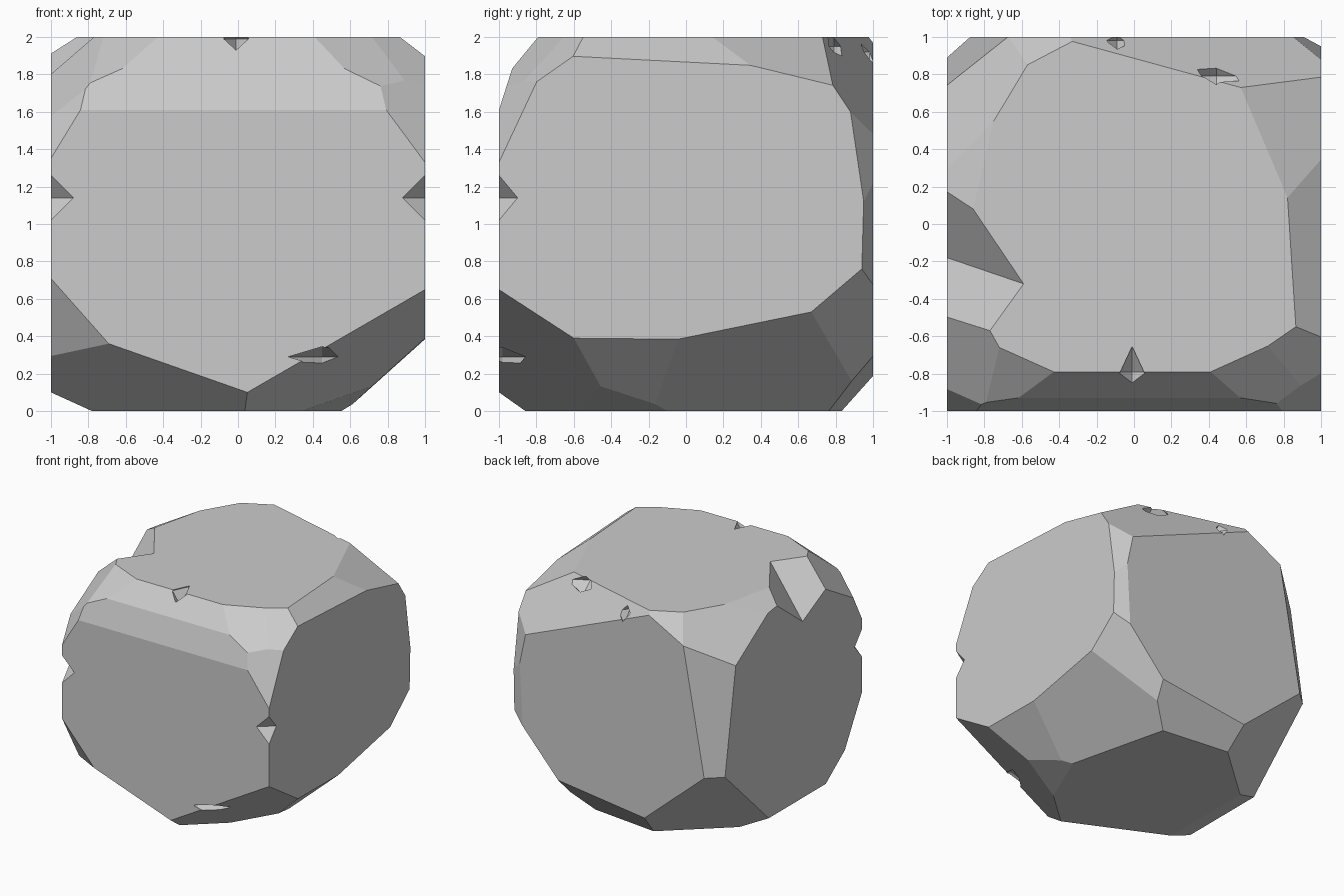
import bpy, bmesh
from math import radians
from mathutils import Vector, Matrix

if "Cube" in bpy.data.objects:
    bpy.data.objects.remove(bpy.data.objects["Cube"])

CENTRE = Vector((0, 0, 1))

# Facets: heading and tilt of the outward normal in degrees, distance from centre
TOP_RIM = [(-90, 17.7, 1.138), (-90, 39.5, 1.246),                          # front
           (-65.7, 48.7, 1.338), (-55.4, 49.6, 1.373), (-57.7, 21.6, 1.404),  # front right
           (3.7, 51.7, 1.298), (23, 58.2, 1.277),                           # right
           (74.7, 32.8, 1.26), (117.6, 40.8, 1.424), (149, 38.4, 1.347),    # back
           (166.8, 60.5, 1.292),                                            # left
           (-114.1, 50.4, 1.342), (-150.9, 39.8, 1.37), (-130.5, 21.6, 1.44)]  # front left
BACK_EDGES = [(131.5, 6.9, 1.282), (55.5, 6.9, 1.354), (63, -1.4, 1.297)]
UNDERSIDE = [(-48.3, -49, 1.191), (-115.4, -50.7, 1.255), (-122.7, -25.6, 1.372),  # front
             (180, -65.6, 1.233), (131.7, -37.5, 1.245),                    # left
             (83.6, -41.1, 1.258), (37.4, -35.5, 1.251),                    # back
             (13.8, -49.4, 1.093), (-0.6, -48, 1.127), (-23.5, -65.7, 1.136)]  # right


def make_object(name, bm):
    bmesh.ops.recalc_face_normals(bm, faces=bm.faces[:])
    mesh = bpy.data.meshes.new(name)
    bm.to_mesh(mesh)
    bm.free()
    obj = bpy.data.objects.new(name, mesh)
    bpy.context.collection.objects.link(obj)
    return obj


def slice_off(bm, heading, tilt, distance):
    turn = Matrix.Rotation(radians(heading), 3, "Z") @ Matrix.Rotation(radians(-tilt), 3, "Y")
    normal = turn @ Vector((1, 0, 0))
    cut = bmesh.ops.bisect_plane(bm, geom=bm.verts[:] + bm.edges[:] + bm.faces[:],
                                 dist=1e-5, plane_co=CENTRE + normal * distance,
                                 plane_no=normal, clear_outer=True)
    edges = [e for e in cut["geom_cut"]
             if isinstance(e, bmesh.types.BMEdge) and e.is_boundary]
    if edges:
        bmesh.ops.edgeloop_fill(bm, edges=edges)


def hull(name, points):
    bm = bmesh.new()
    for p in points:
        bm.verts.new(p)
    bmesh.ops.convex_hull(bm, input=bm.verts[:])
    cutter = make_object(name, bm)
    cutter.hide_render = True
    return cutter


def diamond(name, centre, half):
    # Octahedron-shaped chip cutter
    points = []
    for axis in range(3):
        for sign in (-1, 1):
            p = Vector(centre)
            p[axis] += sign * half[axis]
            points.append(p)
    return hull(name, points)


# Faceted boulder body
bm = bmesh.new()
bmesh.ops.create_cube(bm, size=2)
bmesh.ops.translate(bm, verts=bm.verts[:], vec=CENTRE)
for facet in TOP_RIM + BACK_EDGES + UNDERSIDE:
    slice_off(bm, *facet)
rock = make_object("boulder", bm)

# Large V-shaped break in the left top rim
tip = Vector((-.59, -.32, 2))
valley = tip.lerp(Vector((-1, -.18, 1.64)), 1.5)
rim = [tip, tip.lerp(Vector((-.86, .08, 2)), 3), tip.lerp(Vector((-.77, -.57, 2)), 3)]
cutters = [hull("rim_break", [valley] + rim + [p + Vector((0, 0, .3)) for p in rim])]

# Small chips along the edges
for side in (-1, 1):
    cutters.append(diamond("corner_chip", (side, -1, 1.14), (.12, .1, .12)))
cutters += [
    diamond("front_rim_chip", (-.01, -.79, 1.99), (.07, .15, .1)),
    diamond("bottom_chip", (.45, -.98, .29), (.2, .21, .06)),
    diamond("back_rim_chip", (-.09, .98, 1.92), (.06, .08, .1)),
    diamond("back_crack", (.44, .79, 1.95), (.16, .1, .09)),
]

for cutter in cutters:
    mod = rock.modifiers.new(cutter.name, "BOOLEAN")
    mod.operation = "DIFFERENCE"
    mod.solver = "EXACT"
    mod.object = cutter

# Bake the cuts and drop the cutters
depsgraph = bpy.context.evaluated_depsgraph_get()
baked = bpy.data.meshes.new_from_object(rock.evaluated_get(depsgraph))
rock.modifiers.clear()
rock.data = baked
for cutter in cutters:
    bpy.data.objects.remove(cutter)
